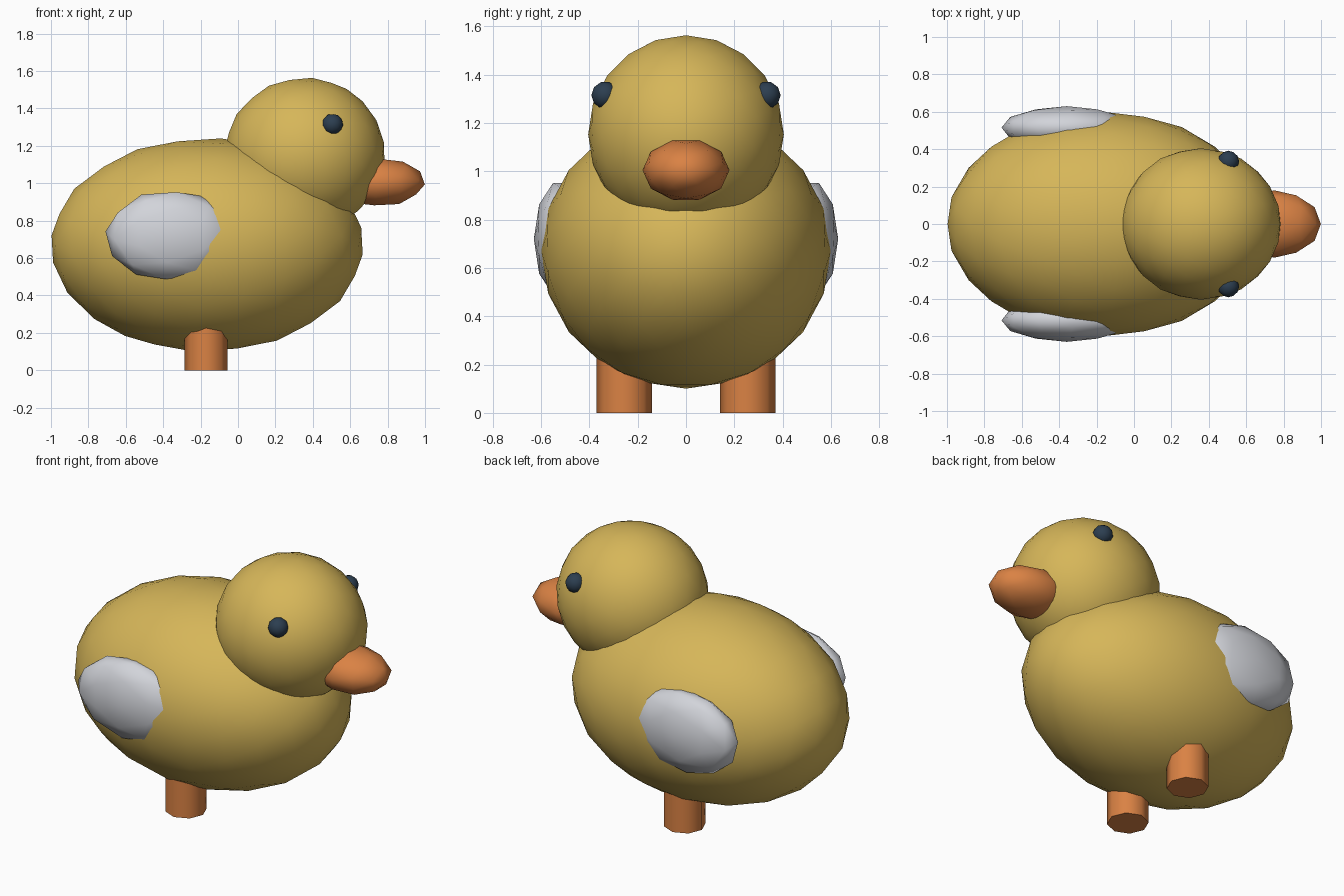
import bpy, bmesh, math
from mathutils import Matrix

if "Cube" in bpy.data.objects:
    bpy.data.objects.remove(bpy.data.objects["Cube"])


def material(name, rgb):
    """Flat colour from 0-255 sRGB values."""
    def lin(c):
        c /= 255
        return c / 12.92 if c <= 0.04045 else ((c + 0.055) / 1.055) ** 2.4
    m = bpy.data.materials.new(name)
    m.diffuse_color = (*[lin(c) for c in rgb], 1)
    m.use_nodes = True
    m.node_tree.nodes["Principled BSDF"].inputs["Base Color"].default_value = m.diffuse_color
    return m


YELLOW = material("yellow", (214, 182, 89))
ORANGE = material("orange", (218, 130, 68))
GREY = material("pale_grey", (210, 212, 218))
DARK = material("dark_blue", (44, 62, 80))


def finish(name, bm, mat, angle):
    me = bpy.data.meshes.new(name)
    bm.to_mesh(me)
    bm.free()
    me.materials.append(mat)
    ob = bpy.data.objects.new(name, me)
    bpy.context.collection.objects.link(ob)
    bpy.ops.object.select_all(action='DESELECT')
    ob.select_set(True)
    bpy.context.view_layer.objects.active = ob
    bpy.ops.object.shade_smooth_by_angle(angle=math.radians(angle))


def ellipsoid(name, center, radii, mat, detail):
    """Icosphere with its edge midpoints on the axes, then stretched."""
    bm = bmesh.new()
    bmesh.ops.create_icosphere(bm, subdivisions=detail, radius=1)
    turn = Matrix.Rotation(math.atan(2) / 2, 4, 'Y')
    bm.transform(Matrix.Translation(center) @ Matrix.Diagonal((*radii, 1)) @ turn)
    finish(name, bm, mat, 60)


def leg(name, x, y, radius, height):
    bm = bmesh.new()
    bmesh.ops.create_cone(bm, cap_ends=True, segments=8, radius1=radius,
                          radius2=radius, depth=height)
    bm.transform(Matrix.Translation((x, y, height / 2)))
    finish(name, bm, ORANGE, 50)


# Body, head and beak
ellipsoid("body", (-0.165, 0, 0.67), (0.835, 0.6, 0.572), YELLOW, 3)
ellipsoid("head", (0.357, 0, 1.153), (0.428, 0.405, 0.412), YELLOW, 3)
ellipsoid("beak", (0.75, 0, 1.005), (0.25, 0.18, 0.13), ORANGE, 2)

# Paired parts
for side, s in (("right", -1), ("left", 1)):
    ellipsoid(side + "_wing", (-0.36, s * 0.515, 0.72), (0.35, 0.115, 0.245), GREY, 2)
    ellipsoid(side + "_eye", (0.505, s * 0.335, 1.315), (0.057, 0.057, 0.057), DARK, 2)
    leg(side + "_leg", -0.17, s * 0.255, 0.115, 0.32)
